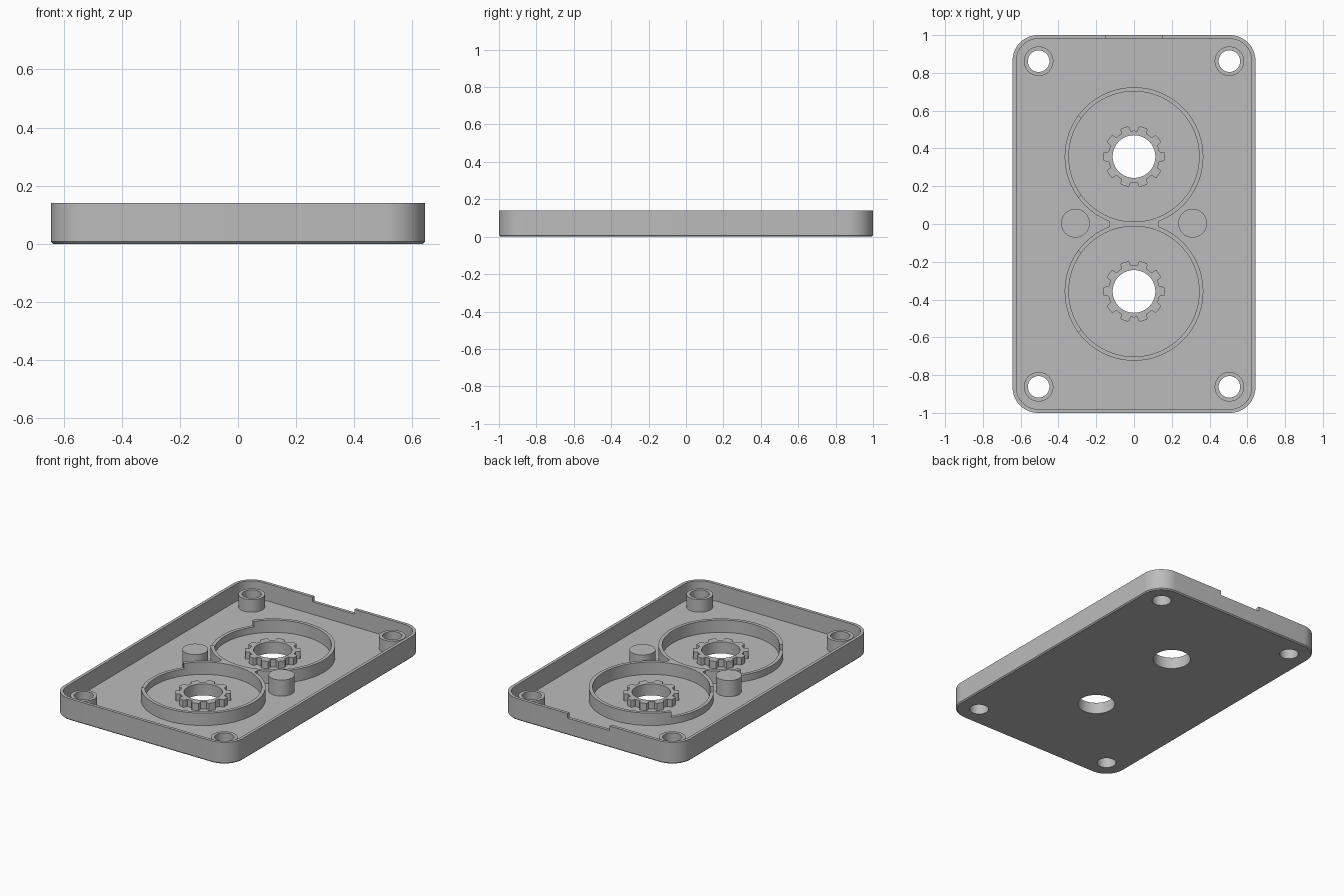
import bpy, bmesh
from math import sin, cos, pi, tau, radians
from mathutils import Vector

cube = bpy.data.objects.get("Cube")
if cube:
    bpy.data.objects.remove(cube, do_unlink=True)

grey = bpy.data.materials.new("plain_grey")
grey.use_nodes = True
grey.diffuse_color = (0.5, 0.5, 0.5, 1)
grey.node_tree.nodes["Principled BSDF"].inputs["Base Color"].default_value = (0.5, 0.5, 0.5, 1)

HALF_X, HALF_Y, CORNER = 0.643, 1.0, 0.135
FLOOR, CHAMFER, TOP = 0.028, 0.007, 0.14
RING_Y = 0.357
BOSSES = [(sx * 0.505, sy * 0.862) for sx in (-1, 1) for sy in (-1, 1)]
GEARS = [(0, -RING_Y), (0, RING_Y)]


def circle(centre, r, n=64):
    return [(centre[0] + r * cos(tau * i / n), centre[1] + r * sin(tau * i / n)) for i in range(n)]


def rounded_rect(inset):
    r = CORNER - inset
    pts = []
    for q, (sx, sy) in enumerate([(1, 1), (-1, 1), (-1, -1), (1, -1)]):
        for i in range(17):
            a = (q + i / 16) * pi / 2
            pts.append((sx * (HALF_X - CORNER) + r * cos(a), sy * (HALF_Y - CORNER) + r * sin(a)))
    return pts


def gear_outline(centre, teeth=10, root=0.137, tip=0.163):
    pts = []
    for t in range(teeth):
        # each tooth: root flank, rounded tip, root flank
        for off, r in [(-.3, root), (-.25, tip - .006), (-.19, tip), (0, tip), (.19, tip),
                       (.25, tip - .006), (.3, root), (.5, root)]:
            a = tau * (t + off) / teeth
            pts.append((centre[0] + r * cos(a), centre[1] + r * sin(a)))
    return pts


def prism(name, loops, z0, z1):
    """Extrude closed loops (inner loops become holes) from z0 to z1."""
    curve = bpy.data.curves.new(name, 'CURVE')
    curve.dimensions = '2D'
    curve.fill_mode = 'BOTH'
    curve.extrude = (z1 - z0) / 2
    for loop in loops:
        s = curve.splines.new('POLY')
        s.points.add(len(loop) - 1)
        for p, (x, y) in zip(s.points, loop):
            p.co = (x, y, 0, 1)
        s.use_cyclic_u = True
    obj = bpy.data.objects.new(name, curve)
    bpy.context.collection.objects.link(obj)
    bpy.ops.object.select_all(action='DESELECT')
    obj.select_set(True)
    bpy.context.view_layer.objects.active = obj
    bpy.ops.object.convert(target='MESH')
    obj = bpy.context.view_layer.objects.active
    bm = bmesh.new()
    bm.from_mesh(obj.data)
    bmesh.ops.remove_doubles(bm, verts=bm.verts, dist=1e-5)
    for v in bm.verts:
        v.co.z += (z0 + z1) / 2
    bmesh.ops.recalc_face_normals(bm, faces=bm.faces)
    bm.to_mesh(obj.data)
    bm.free()
    obj.data.materials.clear()
    obj.data.materials.append(grey)
    return obj


def cut(obj, cutter):
    m = obj.modifiers.new("notch", 'BOOLEAN')
    m.operation, m.solver, m.object = 'DIFFERENCE', 'EXACT', cutter
    bpy.context.view_layer.objects.active = obj
    bpy.ops.object.modifier_apply(modifier=m.name)
    bpy.data.objects.remove(cutter, do_unlink=True)


parts = []

# Floor with screw and shaft holes, chamfered around the underside
holes = [circle(c, 0.057, 48) for c in BOSSES] + [circle(c, 0.113) for c in GEARS]
floor = prism("floor", [rounded_rect(0)] + holes, CHAMFER, FLOOR)
bm = bmesh.new()
bm.from_mesh(floor.data)
under = [f for f in bm.faces if f.normal.z < -0.9]
new = bmesh.ops.extrude_face_region(bm, geom=under)["geom"]
for v in [g for g in new if isinstance(g, bmesh.types.BMVert)]:
    v.co.z = 0
    core = Vector((max(-HALF_X + CORNER, min(HALF_X - CORNER, v.co.x)),
                   max(-HALF_Y + CORNER, min(HALF_Y - CORNER, v.co.y)), 0))
    d = v.co - core
    if d.length > 0.1:
        v.co = core + d * (1 - CHAMFER / CORNER)
bmesh.ops.recalc_face_normals(bm, faces=bm.faces)
bm.to_mesh(floor.data)
bm.free()
parts.append(floor)

# Outer wall with a shallow notch in the back
wall = prism("outer_wall", [rounded_rect(0), rounded_rect(0.02)], FLOOR, TOP)
cut(wall, prism("wall_cutter", [[(-.15, .9), (.15, .9), (.15, 1.1), (-.15, 1.1)]], 0.11, 0.2))
parts.append(wall)

# Screw bosses
for i, c in enumerate(BOSSES):
    parts.append(prism(f"screw_boss_{i + 1}", [circle(c, 0.078, 48), circle(c, 0.057, 48)], FLOOR, 0.11))

# Ring walls with a lowered arc on one side, and the splined collars inside
for label, c in zip(("front", "back"), GEARS):
    ring = prism(label + "_ring_wall", [circle(c, 0.367, 96), circle(c, 0.345, 96)], FLOOR, 0.108)
    wedge = [c, (-.46, c[1] + .335), (-.46, c[1] - .335)]
    cut(ring, prism("ring_cutter", [wedge], 0.072, 0.2))
    parts.append(ring)
    parts.append(prism(label + "_splined_collar", [gear_outline(c), circle(c, 0.113)], FLOOR, 0.075))

# Web joining the two rings
parts.append(prism("ring_web", [[(-.13, -.012), (.13, -.012), (.13, .012), (-.13, .012)]], FLOOR, 0.108))

# Solid support posts
for label, x in (("right", -0.31), ("left", 0.31)):
    parts.append(prism(label + "_post", [circle((x, 0.004), 0.076, 48)], FLOOR, 0.132))

# Smooth round walls, keep edges crisp
bpy.ops.object.select_all(action='DESELECT')
for p in parts:
    p.select_set(True)
bpy.context.view_layer.objects.active = parts[0]
bpy.ops.object.shade_smooth_by_angle(angle=radians(30))
